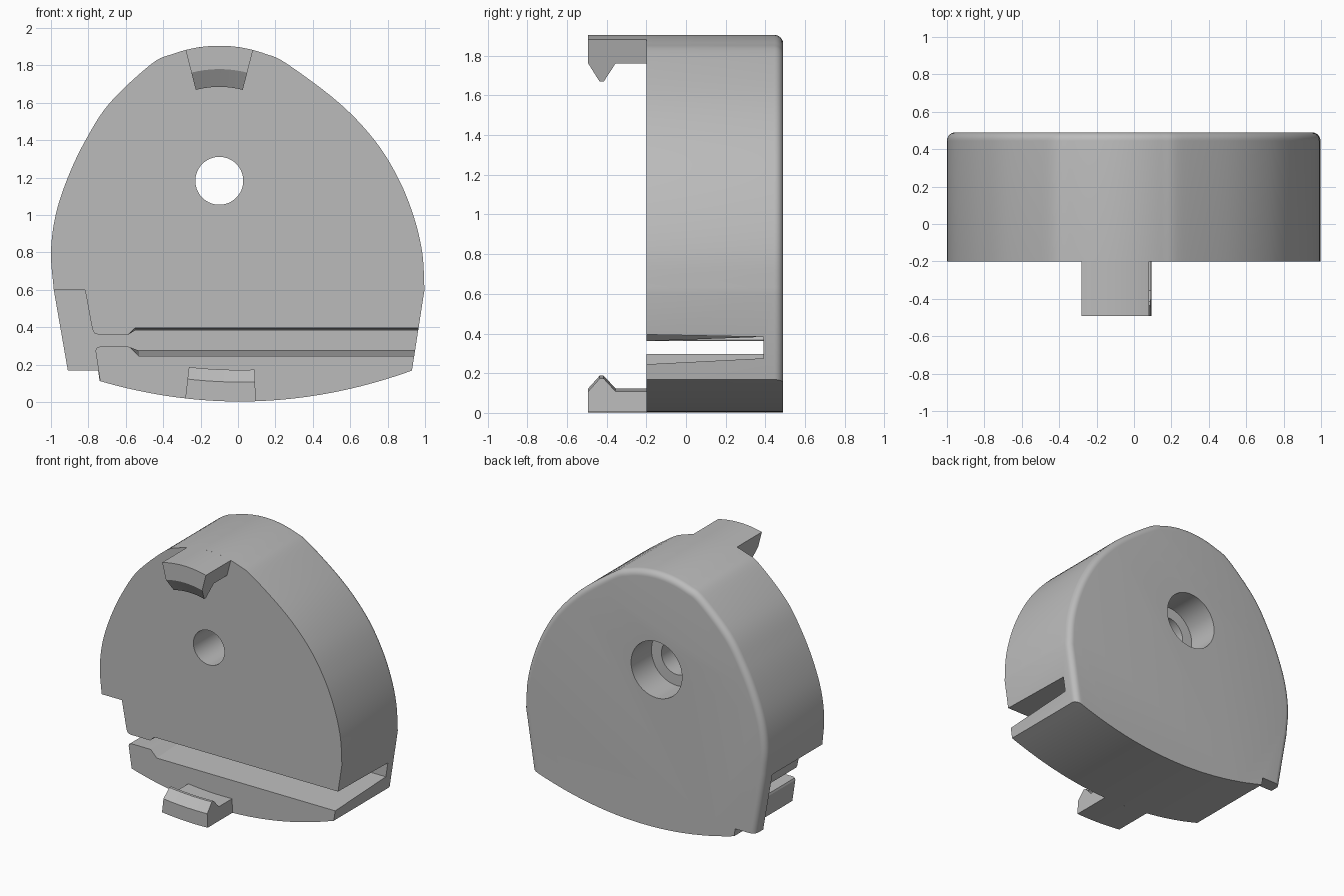
import bpy, bmesh
from math import sin, cos, radians
from mathutils import Vector

old = bpy.data.objects.get("Cube")
if old:
    bpy.data.objects.remove(old, do_unlink=True)

grey = bpy.data.materials.new("plain_grey")
grey.use_nodes = True
grey.diffuse_color = (0.5, 0.5, 0.5, 1)
grey.node_tree.nodes["Principled BSDF"].inputs["Base Color"].default_value = (0.5, 0.5, 0.5, 1)

FRONT, BACK, FLOOR = -0.2, 0.49, 0.39
HOLE = (-0.1, 1.18)


def loft(name, rings, bevel_rule=None):
    """Closed solid through rings of 3D points, capped at both ends."""
    bm = bmesh.new()
    loops = [[bm.verts.new(p) for p in ring] for ring in rings]
    n = len(loops[0])
    for a, b in zip(loops, loops[1:]):
        for i in range(n):
            bm.faces.new((a[i], a[(i + 1) % n], b[(i + 1) % n], b[i]))
    bm.faces.new(loops[0][::-1])
    bm.faces.new(loops[-1])
    bmesh.ops.recalc_face_normals(bm, faces=bm.faces)
    if bevel_rule:
        edges = [e for e in bm.edges if bevel_rule(e)]
        bmesh.ops.bevel(bm, geom=edges, offset=0.045, segments=6, profile=0.5, affect='EDGES')
    mesh = bpy.data.meshes.new(name)
    bm.to_mesh(mesh)
    bm.free()
    mesh.materials.append(grey)
    obj = bpy.data.objects.new(name, mesh)
    bpy.context.collection.objects.link(obj)
    return obj


def spline(points, steps=6):
    """Smooth curve through the points."""
    pts = [Vector(p) for p in points]
    pts = [2 * pts[0] - pts[1]] + pts + [2 * pts[-1] - pts[-2]]
    out = []
    for a, b, c, d in zip(pts, pts[1:], pts[2:], pts[3:]):
        for k in range(steps):
            t = k / steps
            out.append(0.5 * (2 * b + (c - a) * t + (2 * a - 5 * b + 4 * c - d) * t * t
                              + (3 * b - a - 3 * c + d) * t ** 3))
    return out + [pts[-2]]


def at_depth(profile, y):
    return [(p[0], y, p[1]) for p in profile]


def smooth(obj):
    bpy.ops.object.select_all(action='DESELECT')
    obj.select_set(True)
    bpy.context.view_layer.objects.active = obj
    bpy.ops.object.shade_smooth_by_angle(angle=radians(25))


# Outline: dome from right to left, flange foot, then the shallow bottom arc
crown = [(HOLE[0] + 0.725 * sin(radians(a)), HOLE[1] + 0.725 * cos(radians(a)))
         for a in (30, 20, 10, 0, -10, -20, -30)]
dome = spline([(0.997, 0.6), (0.985, 0.8), (0.937, 1.0), (0.855, 1.2), (0.73, 1.4), (0.54, 1.6)]
              + crown + [(-0.685, 1.6), (-0.815, 1.4), (-0.91, 1.2), (-0.975, 1.0),
                         (-1.0, 0.8), (-0.985, 0.6)])
foot = [(-0.91, 0.17), (-0.748, 0.17)]
arc = []
for i in range(25):
    x = -0.74 + 1.67 * i / 24
    arc.append((x, 0.003 + 0.195 * (x - 0.01) ** 2))
outline = dome + foot + arc


def rounded_rim(edge):
    a, b = (v.co for v in edge.verts)
    if min(a.y, b.y) < BACK - 0.01:
        return False
    mid = (a + b) / 2
    return mid.z > 0.18 and abs(mid.x) > 0.9 or mid.z > 0.5


body = loft("body", [at_depth(outline, FRONT), at_depth(outline, BACK)], rounded_rim)


# Cutter for the tapered slot and the side notch
def slot_profile(top, bottom):
    return [(1.3, top), (-0.55, top), (-0.585, 0.362), (-0.75, 0.362), (-0.768, 0.368),
            (-0.779, 0.39), (-0.818, 0.6), (-1.3, 0.6), (-1.3, -0.1), (-0.705, -0.1),
            (-0.762, 0.275), (-0.757, 0.289), (-0.74, 0.296), (-0.585, 0.296),
            (-0.53, bottom), (1.3, bottom)]


cutters = [loft("slot_cutter", [at_depth(slot_profile(0.397, 0.24), FRONT - 0.1),
                                at_depth(slot_profile(0.383, 0.275), FLOOR)])]


# Cutters for the stepped screw hole
def disc(radius):
    return [(HOLE[0] + radius * cos(radians(a)), HOLE[1] + 0.003 + radius * sin(radians(a)))
            for a in range(0, 360, 6)]


for name, radius, y0, y1 in (("hole_cutter", 0.128, -0.4, 0.7), ("counterbore_cutter", 0.21, 0.25, 0.7)):
    cutters.append(loft(name, [at_depth(disc(radius), y0), at_depth(disc(radius), y1)]))

bpy.context.view_layer.objects.active = body
for cutter in cutters:
    cutter.hide_render = True
    mod = body.modifiers.new(cutter.name, 'BOOLEAN')
    mod.operation = 'DIFFERENCE'
    mod.solver = 'EXACT'
    mod.object = cutter
    bpy.ops.object.modifier_apply(modifier=mod.name)
for cutter in cutters:
    bpy.data.objects.remove(cutter, do_unlink=True)
smooth(body)


# Snap hooks: a barbed section swept about a centre
def hook(name, centre, outer, base, barb, start, end, sign):
    section = [(FRONT, outer), (-0.493, outer), (-0.493, base), (-0.435, barb),
               (-0.415, barb), (-0.355, base), (FRONT, base)]
    rings = []
    for i in range(13):
        a = start + (end - start) * i / 12
        rings.append([(centre[0] + r * sin(a), y, centre[1] + sign * r * cos(a)) for y, r in section])
    smooth(loft(name, rings))


hook("top_hook", HOLE, 0.725, 0.6, 0.505, -radians(14.4), radians(14.4), 1)
hook("bottom_hook", (0.01, 2.567), 2.564, 2.46, 2.395, -0.114, 0.033, -1)
